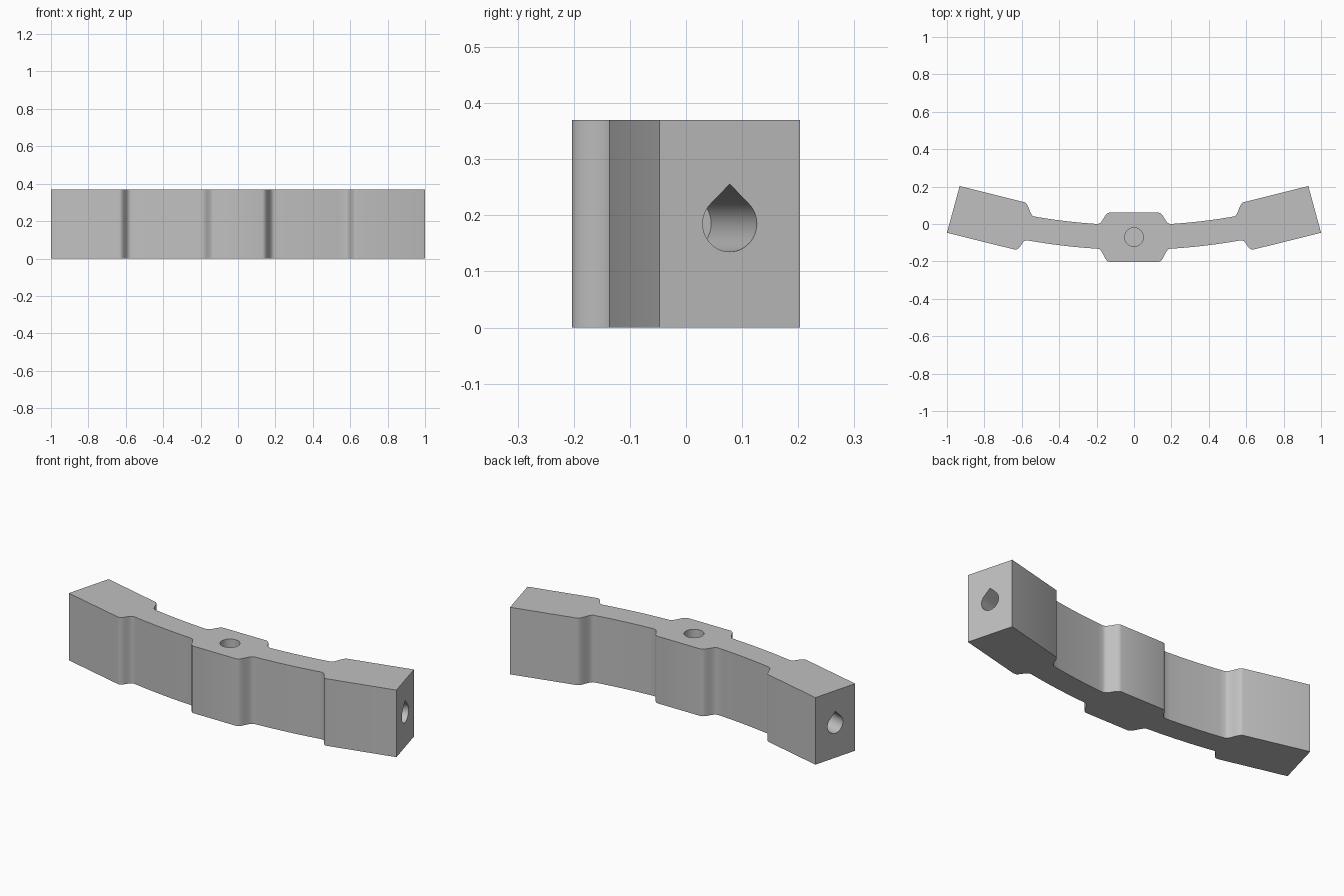
import bpy, bmesh, math
from mathutils import Vector

if "Cube" in bpy.data.objects:
    bpy.data.objects.remove(bpy.data.objects["Cube"], do_unlink=True)

HEIGHT = 0.37
ARC_Y = 3.1                 # centre of the bow's curvature
R_BACK, R_FRONT = 3.106, 3.238
HOLE_R = 0.05
HOLE_DEPTH = 0.31
END_DIR = Vector((0.963, 0.262, 0)).normalized()

grey = bpy.data.materials.new("plain grey")
grey.use_nodes = True
grey.diffuse_color = (0.53, 0.53, 0.53, 1)
grey.node_tree.nodes["Principled BSDF"].inputs["Base Color"].default_value = (0.53, 0.53, 0.53, 1)


def prism(name, points, sweep):
    """Closed polygon of 3D points swept along a vector."""
    bm = bmesh.new()
    face = bm.faces.new([bm.verts.new(p) for p in points])
    new = bmesh.ops.extrude_face_region(bm, geom=[face])["geom"]
    bmesh.ops.translate(bm, vec=sweep, verts=[v for v in new if isinstance(v, bmesh.types.BMVert)])
    bmesh.ops.recalc_face_normals(bm, faces=bm.faces)
    mesh = bpy.data.meshes.new(name)
    bm.to_mesh(mesh)
    bm.free()
    mesh.materials.append(grey)
    obj = bpy.data.objects.new(name, mesh)
    bpy.context.collection.objects.link(obj)
    return obj


def arc_point(radius, x):
    return Vector((x, ARC_Y - math.sqrt(radius ** 2 - x ** 2), 0))


def arc(radius, x0, x1, n=12):
    return [arc_point(radius, x0 + (x1 - x0) * i / n) for i in range(1, n)]


def step(a, b, slope, pull=0.45, n=8):
    """S-shaped shoulder from a to b, leaving and arriving along a slope."""
    handle = Vector((1, slope, 0)) * (b.x - a.x) * pull
    c, d = a + handle, b - handle
    ts = [i / n for i in range(n + 1)]
    return [a * (1 - t) ** 3 + c * 3 * t * (1 - t) ** 2 + d * 3 * t * t * (1 - t) + b * t ** 3
            for t in ts]


# Half outline, front edge outwards then back edge outwards
front = step(Vector((0.13, -0.203, 0)), arc_point(R_FRONT, 0.195), 0.0)
front += arc(R_FRONT, 0.195, 0.57)
front += step(arc_point(R_FRONT, 0.57), Vector((0.637, -0.137, 0)), 0.2)
front.append(Vector((1.0, -0.047, 0)))
back = step(Vector((0.13, 0.061, 0)), arc_point(R_BACK, 0.195), 0.0)
back += arc(R_BACK, 0.195, 0.535)
back += step(arc_point(R_BACK, 0.535), Vector((0.585, 0.116, 0)), 0.2)
back.append(Vector((0.932, 0.203, 0)))
half = front + back[::-1]
outline = half + [Vector((-p.x, p.y, 0)) for p in reversed(half)]

bar = prism("curved_bar", outline, Vector((0, 0, HEIGHT)))

# Round blind hole in the top
ring = [Vector((HOLE_R * math.cos(a), -0.07 + HOLE_R * math.sin(a), HEIGHT + 0.05))
        for a in (math.tau * i / 48 for i in range(48))]
cutters = [prism("top_hole_cutter", ring, Vector((0, 0, -HOLE_DEPTH - 0.05)))]

# Teardrop blind holes in both ends
tear = [(0, HOLE_R * math.sqrt(2))]
tear += [(HOLE_R * math.cos(a), HOLE_R * math.sin(a))
         for a in (math.radians(135 + 270 * i / 36) for i in range(37))]
for side in (1, -1):
    out = Vector((side * END_DIR.x, END_DIR.y, 0))
    across = Vector((-out.y, out.x, 0))
    start = Vector((side * 0.966, 0.078, HEIGHT / 2)) + out * 0.05
    pts = [start + across * u + Vector((0, 0, v)) for u, v in tear]
    cutters.append(prism("end_hole_cutter", pts, out * -(HOLE_DEPTH + 0.05)))

bpy.ops.object.select_all(action='DESELECT')
bar.select_set(True)
bpy.context.view_layer.objects.active = bar
for cutter in cutters:
    cutter.hide_render = True
    mod = bar.modifiers.new("hole", 'BOOLEAN')
    mod.operation = 'DIFFERENCE'
    mod.solver = 'EXACT'
    mod.object = cutter
    bpy.ops.object.modifier_apply(modifier=mod.name)
    bpy.data.objects.remove(cutter, do_unlink=True)

bpy.ops.object.shade_smooth_by_angle(angle=math.radians(30))
